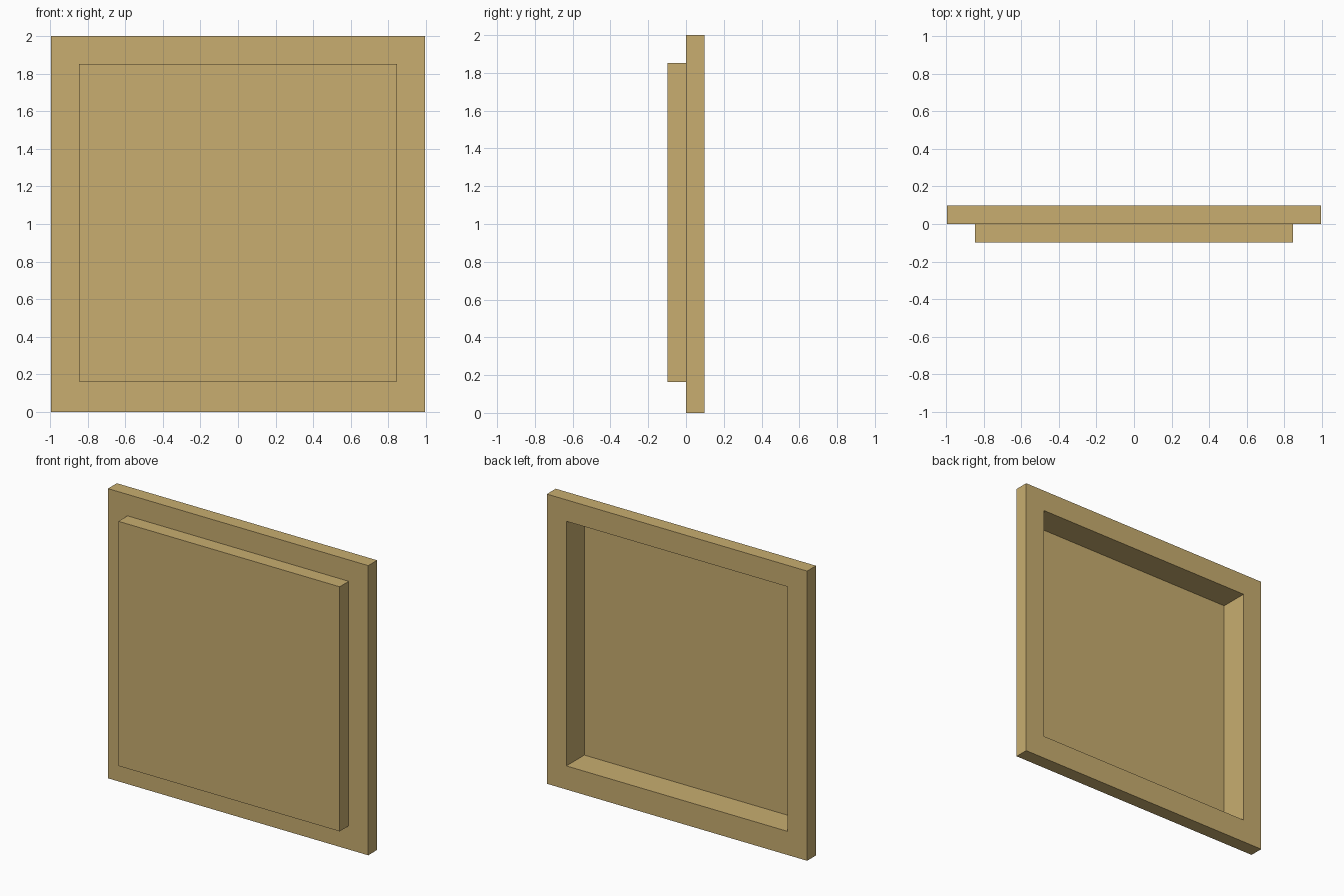
import bpy, bmesh

if "Cube" in bpy.data.objects:
    bpy.data.objects.remove(bpy.data.objects["Cube"])

OUTER = (0.994, 0.0, 2.0)        # half width, bottom, top
INNER = (0.845, 0.163, 1.852)
BACK, MID, FRONT = 0.098, 0.001, -0.098

mat = bpy.data.materials.new("tan")
mat.diffuse_color = (0.58, 0.42, 0.16, 1)
mat.use_nodes = True
mat.node_tree.nodes["Principled BSDF"].inputs["Base Color"].default_value = mat.diffuse_color


def build(name, sections, closed=False, cap=False):
    """Bridge a series of upright rectangles given as (size, y)."""
    bm = bmesh.new()
    loops = []
    for (w, lo, hi), y in sections:
        corners = [(-w, lo), (w, lo), (w, hi), (-w, hi)]
        loops.append([bm.verts.new((x, y, z)) for x, z in corners])
    pairs = list(zip(loops, loops[1:]))
    if closed:
        pairs.append((loops[-1], loops[0]))
    for a, b in pairs:
        for i in range(4):
            j = (i + 1) % 4
            bm.faces.new((a[i], a[j], b[j], b[i]))
    if cap:
        bm.faces.new(loops[-1])
    mesh = bpy.data.meshes.new(name)
    bm.to_mesh(mesh)
    bm.free()
    mesh.materials.append(mat)
    obj = bpy.data.objects.new(name, mesh)
    bpy.context.collection.objects.link(obj)
    return obj


# Flat square border, open in the middle
build("border_frame", [(OUTER, BACK), (OUTER, MID), (INNER, MID), (INNER, BACK)], closed=True)

# Thin-walled raised panel, hollow from the back
build("raised_panel", [(INNER, MID), (INNER, FRONT)], cap=True)
